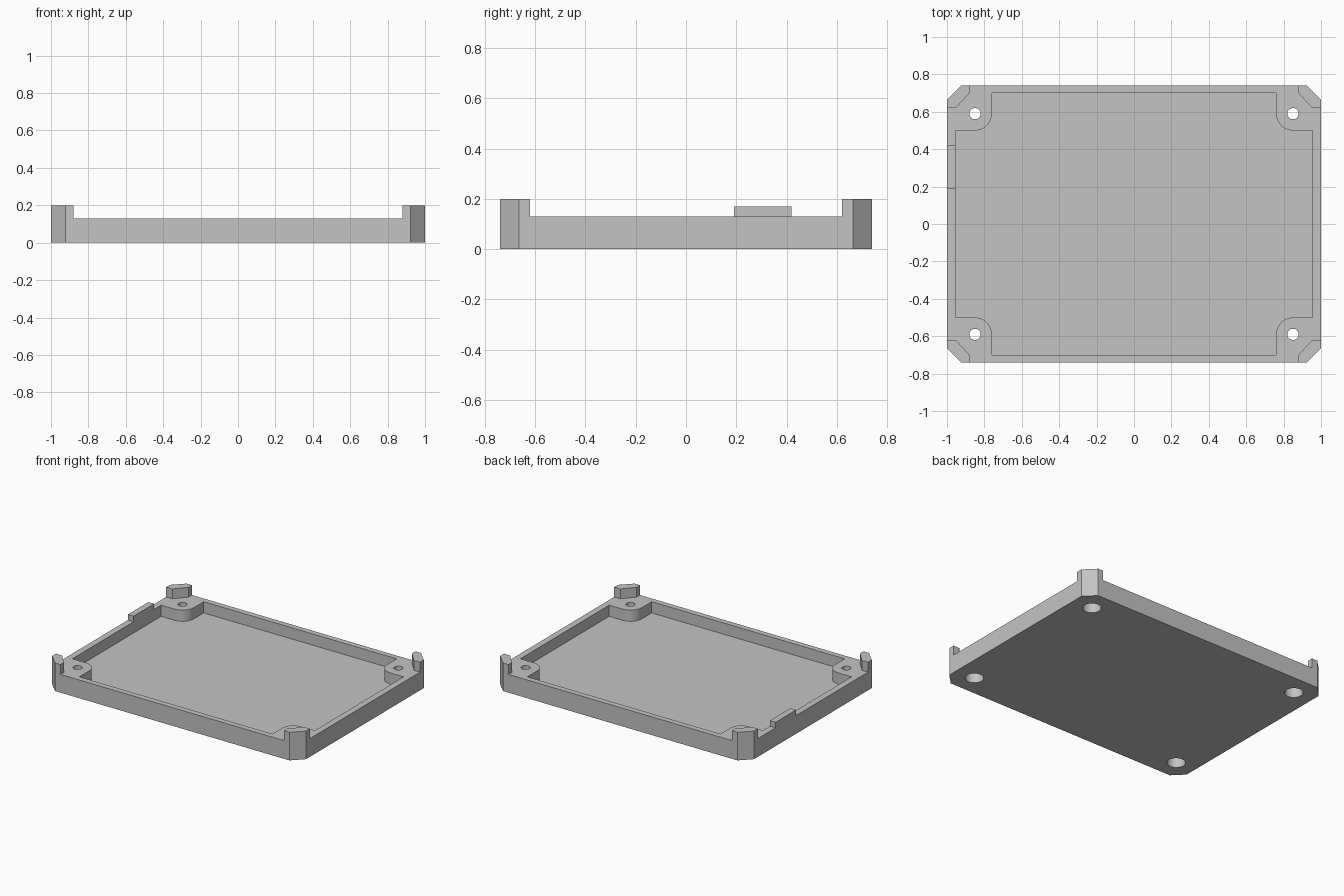
import bpy
import bmesh
from math import sin, cos, pi, radians

cube = bpy.data.objects.get("Cube")
if cube:
    bpy.data.objects.remove(cube, do_unlink=True)

HX, HY = 1.0, 0.74            # outer half sizes
IX, IY = 0.955, 0.70          # cavity half sizes
CHAMFER = 0.077
RIM, FLOOR, POST = 0.13, 0.05, 0.2
BOSS_X, BOSS_Y, BOSS_R = 0.85, 0.59, 0.09
EPS = 0.02

grey = bpy.data.materials.new("light_grey")
grey.use_nodes = True
COLOUR = (0.55, 0.55, 0.55, 1)
grey.diffuse_color = COLOUR
grey.node_tree.nodes["Principled BSDF"].inputs["Base Color"].default_value = COLOUR


def prism(name, outline, z0, z1):
    """Extrude a flat outline from z0 to z1."""
    bm = bmesh.new()
    face = bm.faces.new([bm.verts.new((x, y, z0)) for x, y in outline])
    top = bmesh.ops.extrude_face_region(bm, geom=[face])["geom"]
    bmesh.ops.translate(bm, vec=(0, 0, z1 - z0),
                        verts=[v for v in top if isinstance(v, bmesh.types.BMVert)])
    bmesh.ops.recalc_face_normals(bm, faces=bm.faces)
    mesh = bpy.data.meshes.new(name)
    bm.to_mesh(mesh)
    bm.free()
    mesh.materials.append(grey)
    obj = bpy.data.objects.new(name, mesh)
    bpy.context.collection.objects.link(obj)
    return obj


def four_corners(quarter):
    """Mirror a quarter outline, ordered from +x to +y, into a closed loop."""
    loop = []
    for sx, sy in ((1, 1), (-1, 1), (-1, -1), (1, -1)):
        part = [(x * sx, y * sy) for x, y in quarter]
        loop += part if sx * sy > 0 else part[::-1]
    return loop


def circle(cx, cy, r, n=32):
    return [(cx + r * cos(2 * pi * i / n), cy + r * sin(2 * pi * i / n)) for i in range(n)]


def combine(target, tool, operation):
    """Apply a boolean and discard the tool."""
    mod = target.modifiers.new("combine", "BOOLEAN")
    mod.operation, mod.solver, mod.object = operation, "EXACT", tool
    tool.hide_render = True
    bpy.context.view_layer.update()
    graph = bpy.context.evaluated_depsgraph_get()
    mesh = bpy.data.meshes.new_from_object(target.evaluated_get(graph))
    target.modifiers.clear()
    target.data = mesh
    bpy.data.objects.remove(tool, do_unlink=True)


# Tray with chamfered corners
tray = prism("tray", four_corners([(HX, HY - CHAMFER), (HX - CHAMFER, HY)]), 0, RIM)

# Cavity that leaves a rounded screw boss in each corner
arc = [(BOSS_X - BOSS_R * sin(a * pi / 24), BOSS_Y - BOSS_R * cos(a * pi / 24))
       for a in range(13)]
cavity = [(IX, BOSS_Y - BOSS_R)] + arc + [(BOSS_X - BOSS_R, IY)]
combine(tray, prism("cavity_cutter", four_corners(cavity), FLOOR, RIM + EPS), "DIFFERENCE")

# Raised corner posts with bevelled inner sides
INX, INY = HX - 0.12, HY - 0.12
post = [(HX, HY - CHAMFER), (HX - CHAMFER, HY), (INX, HY),
        (INX, IY), (IX - 0.003, INY), (HX, INY)]
for sx in (1, -1):
    for sy in (1, -1):
        corner = [(x * sx, y * sy) for x, y in post]
        combine(tray, prism("post_tool", corner, FLOOR, POST), "UNION")
        # Screw hole with a wide recess from below
        cx, cy = BOSS_X * sx, BOSS_Y * sy
        combine(tray, prism("hole_cutter", circle(cx, cy, 0.03), -EPS, RIM + EPS), "DIFFERENCE")
        combine(tray, prism("recess_cutter", circle(cx, cy, 0.06), -EPS, 0.09), "DIFFERENCE")

# Locating tab on one side wall
tab = [(-HX, 0.19), (-IX, 0.19), (-IX, 0.42), (-HX, 0.42)]
combine(tray, prism("tab_tool", tab, FLOOR + EPS, 0.17), "UNION")

# Smooth the bosses and holes, keep the edges sharp
bpy.ops.object.select_all(action="DESELECT")
tray.select_set(True)
bpy.context.view_layer.objects.active = tray
bpy.ops.object.shade_smooth_by_angle(angle=radians(30))
